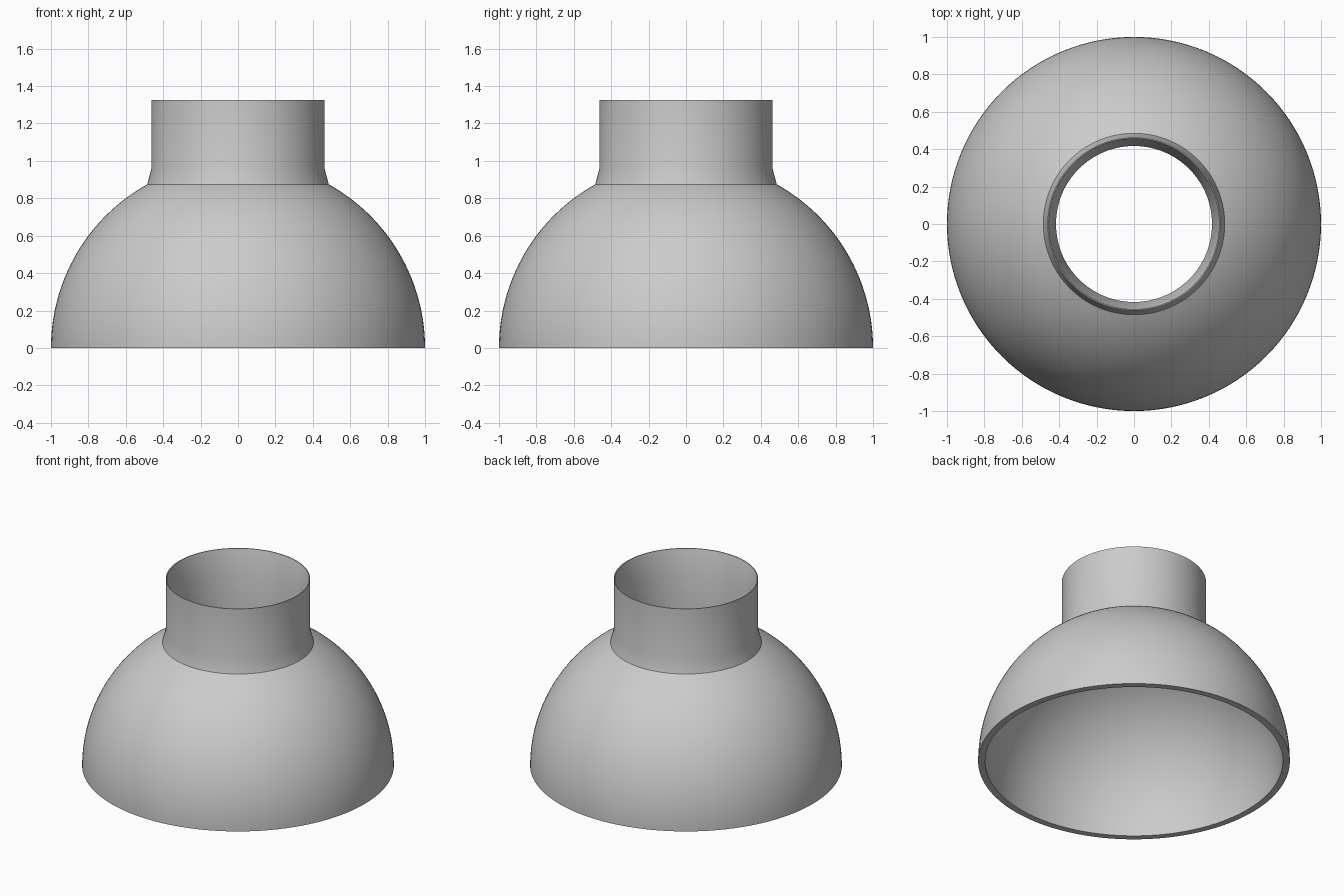
import bpy, bmesh, math

cube = bpy.data.objects.get("Cube")
if cube:
    bpy.data.objects.remove(cube, do_unlink=True)

SEGMENTS = 128
OUTER, INNER = 1.0, 0.955          # dome radii
COLLAR, BORE = 0.485, 0.417        # neck radii where they meet the dome

grey = bpy.data.materials.new("plain_grey")
grey.use_nodes = True
grey.diffuse_color = (0.6, 0.6, 0.6, 1)
grey.node_tree.nodes["Principled BSDF"].inputs["Base Color"].default_value = (0.6, 0.6, 0.6, 1)


def arc(radius, end_radius, steps=32):
    """Quarter-circle points from the base up to where the radius shrinks to end_radius."""
    top = math.acos(end_radius / radius)
    return [(radius * math.cos(top * i / steps), radius * math.sin(top * i / steps))
            for i in range(steps + 1)]


def lathe(name, profile):
    """Spin a closed (radius, height) profile around the z axis."""
    bm = bmesh.new()
    rings = []
    for r, z in profile:
        rings.append([bm.verts.new((r * math.cos(a), r * math.sin(a), z))
                      for a in (math.tau * k / SEGMENTS for k in range(SEGMENTS))])
    for i, ring in enumerate(rings):
        above = rings[(i + 1) % len(rings)]
        for k in range(SEGMENTS):
            n = (k + 1) % SEGMENTS
            bm.faces.new((ring[k], ring[n], above[n], above[k]))
    bmesh.ops.recalc_face_normals(bm, faces=bm.faces)
    mesh = bpy.data.meshes.new(name)
    bm.to_mesh(mesh)
    bm.free()
    mesh.materials.append(grey)
    obj = bpy.data.objects.new(name, mesh)
    bpy.context.collection.objects.link(obj)
    return obj


# Hollow dome, flared collar, straight neck and chamfered bore in one shell
outside = arc(OUTER, COLLAR) + [(0.463, 0.96), (0.463, 1.325)]
inside = [(0.457, 1.325), (BORE, 1.15)] + arc(INNER, BORE)[::-1]
shell = lathe("dome_with_neck", outside + inside)

bpy.ops.object.select_all(action="DESELECT")
shell.select_set(True)
bpy.context.view_layer.objects.active = shell
# Keep the collar seam and rims crisp, the gentle bends smooth
bpy.ops.object.shade_smooth_by_angle(angle=math.radians(30))
